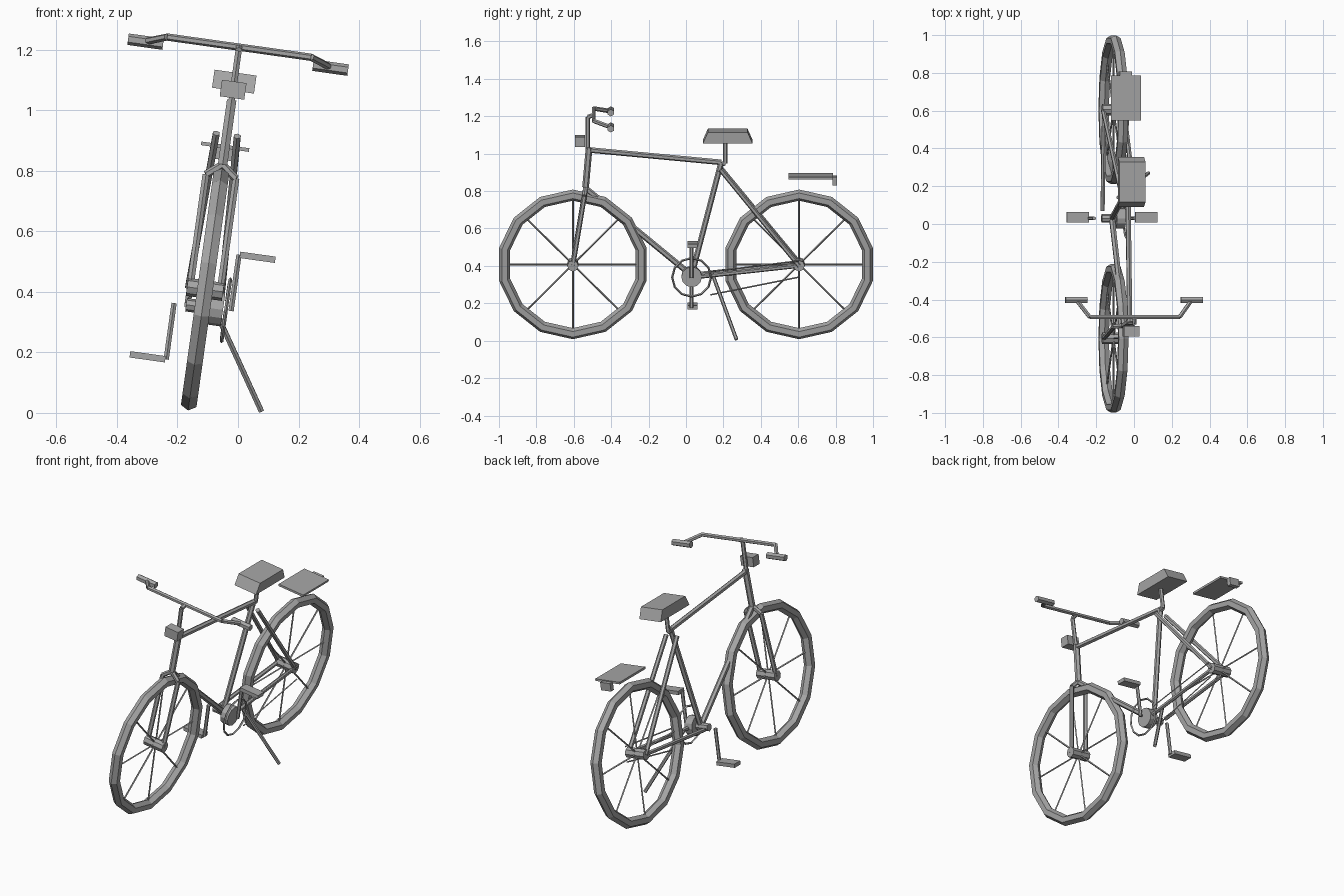
import bpy, bmesh, math
from mathutils import Matrix, Vector

if "Cube" in bpy.data.objects:
    bpy.data.objects.remove(bpy.data.objects["Cube"])

# Whole bicycle is modelled upright (x side, y along, z up), then leaned on its stand
LEAN = Matrix.Translation((-0.165, 0, 0.008)) @ Matrix.Rotation(math.radians(8), 4, 'Y')

grey = bpy.data.materials.new("grey")
grey.diffuse_color = (0.38, 0.38, 0.38, 1)
grey.use_nodes = True
grey.node_tree.nodes["Principled BSDF"].inputs["Base Color"].default_value = grey.diffuse_color


def finish(name, bm):
    bmesh.ops.recalc_face_normals(bm, faces=bm.faces)
    bm.transform(LEAN)
    me = bpy.data.meshes.new(name)
    bm.to_mesh(me)
    bm.free()
    me.materials.append(grey)
    ob = bpy.data.objects.new(name, me)
    bpy.context.collection.objects.link(ob)
    return ob


def add_tube(bm, p, q, r, sides=6):
    p, q = Vector(p), Vector(q)
    d = q - p
    m = Matrix.Translation((p + q) / 2) @ d.to_track_quat('Z', 'Y').to_matrix().to_4x4()
    bmesh.ops.create_cone(bm, cap_ends=True, segments=sides, radius1=r, radius2=r,
                          depth=d.length, matrix=m)


def tube(name, pts, r, sides=6):
    bm = bmesh.new()
    for p, q in zip(pts, pts[1:]):
        add_tube(bm, p, q, r, sides)
    return finish(name, bm)


def box(name, c, size, top_y=1.0):
    bm = bmesh.new()
    bmesh.ops.create_cube(bm, size=1)
    for v in bm.verts:
        k = top_y if v.co.z > 0 else 1
        v.co = Vector((v.co.x * size[0], v.co.y * size[1] * k, v.co.z * size[2])) + Vector(c)
    return finish(name, bm)


def ring(name, c, major, minor, n, m):
    """Low-poly torus around the x axis with a vertex at the top."""
    bm = bmesh.new()
    loops = []
    for i in range(n):
        a = 2 * math.pi * i / n
        loop = []
        for j in range(m):
            b = 2 * math.pi * j / m
            r = major + minor * math.cos(b)
            loop.append(bm.verts.new((c[0] + minor * math.sin(b),
                                      c[1] + r * math.sin(a), c[2] + r * math.cos(a))))
        loops.append(loop)
    for i in range(n):
        A, B = loops[i], loops[(i + 1) % n]
        for j in range(m):
            k = (j + 1) % m
            bm.faces.new((A[j], A[k], B[k], B[j]))
    return finish(name, bm)


# Wheels: tyre, hub, spokes
for end, y in (("front", -0.605), ("rear", 0.605)):
    ring(end + "_tyre", (0, y, 0.404), 0.374, 0.03, 14, 6)
    tube(end + "_hub", [(-0.06, y, 0.404), (0.06, y, 0.404)], 0.03, 8)
    bm = bmesh.new()
    for i in range(8):
        a = i * math.pi / 4
        add_tube(bm, (0, y, 0.404),
                 (0, y + 0.35 * math.sin(a), 0.404 + 0.35 * math.cos(a)), 0.005, 4)
    finish(end + "_spokes", bm)

# Frame
head_top, head_low = (0, -0.518, 1.035), (0, -0.537, 0.82)
seat_joint, crank_joint = (0, 0.188, 0.955), (0, 0.03, 0.345)
tube("head_tube", [head_top, head_low], 0.018)
tube("top_tube", [(0, -0.52, 1.022), seat_joint], 0.015)
tube("seat_tube", [seat_joint, crank_joint], 0.015)
tube("down_tube", [(0, -0.537, 0.815), crank_joint], 0.016)
tube("seat_post", [(0, 0.188, 0.945), (0, 0.21, 0.95), (0, 0.21, 1.075)], 0.012)

# Fork legs and stays, one per side
for side, s in (("left", -1), ("right", 1)):
    tube(side + "_fork_leg", [head_low, (s * 0.05, -0.543, 0.78), (s * 0.05, -0.605, 0.404)], 0.013)
    tube(side + "_seat_stay", [(s * 0.035, 0.185, 0.92), (s * 0.055, 0.605, 0.404)], 0.013)
    tube(side + "_chain_stay", [(s * 0.05, 0.07, 0.345), (s * 0.05, 0.605, 0.404)], 0.012)

# Steering
tube("stem", [(0, -0.525, 1.0), (0, -0.525, 1.2), (0, -0.495, 1.21)], 0.012)
tube("handlebar", [(-0.31, -0.4, 1.187), (-0.24, -0.493, 1.212),
                   (0.24, -0.493, 1.212), (0.31, -0.4, 1.187)], 0.012)
for side, s in (("left", -1), ("right", 1)):
    tube(side + "_grip", [(s * 0.25, -0.402, 1.187), (s * 0.367, -0.402, 1.187)], 0.019)
box("headlamp", (0, -0.567, 1.07), (0.082, 0.055, 0.055))

# Saddle, carrier and tail lamp
box("saddle", (0, 0.223, 1.097), (0.14, 0.265, 0.06), top_y=0.8)
box("carrier", (0, 0.667, 0.88), (0.16, 0.237, 0.012))
box("tail_lamp", (0, 0.795, 0.858), (0.065, 0.026, 0.045))

# Drive train
tube("crank_shell", [(-0.055, 0.03, 0.345), (0.03, 0.03, 0.345)], 0.022, 8)
tube("crank_disc", [(0.02, 0.03, 0.345), (0.068, 0.03, 0.345)], 0.055, 12)
ring("chainring", (0.078, 0.03, 0.345), 0.104, 0.006, 12, 4)
tube("chain_upper", [(0.075, 0.13, 0.375), (0.075, 0.605, 0.434)], 0.004, 4)
tube("chain_lower", [(0.075, 0.13, 0.25), (0.075, 0.605, 0.346)], 0.004, 4)
for side, s in (("left", -1), ("right", 1)):
    z = 0.345 + s * 0.188
    tube(side + "_crank", [(s * 0.095, 0.03, 0.345), (s * 0.095, 0.03, z)], 0.01, 6)
    box(side + "_pedal", (s * 0.157, 0.035, z), (0.118, 0.055, 0.021))

# Kickstand, given in ground coordinates
back = LEAN.inverted()
tube("kickstand", [back @ Vector((-0.085, 0.14, 0.36)), back @ Vector((0.077, 0.27, 0.006))], 0.01)
